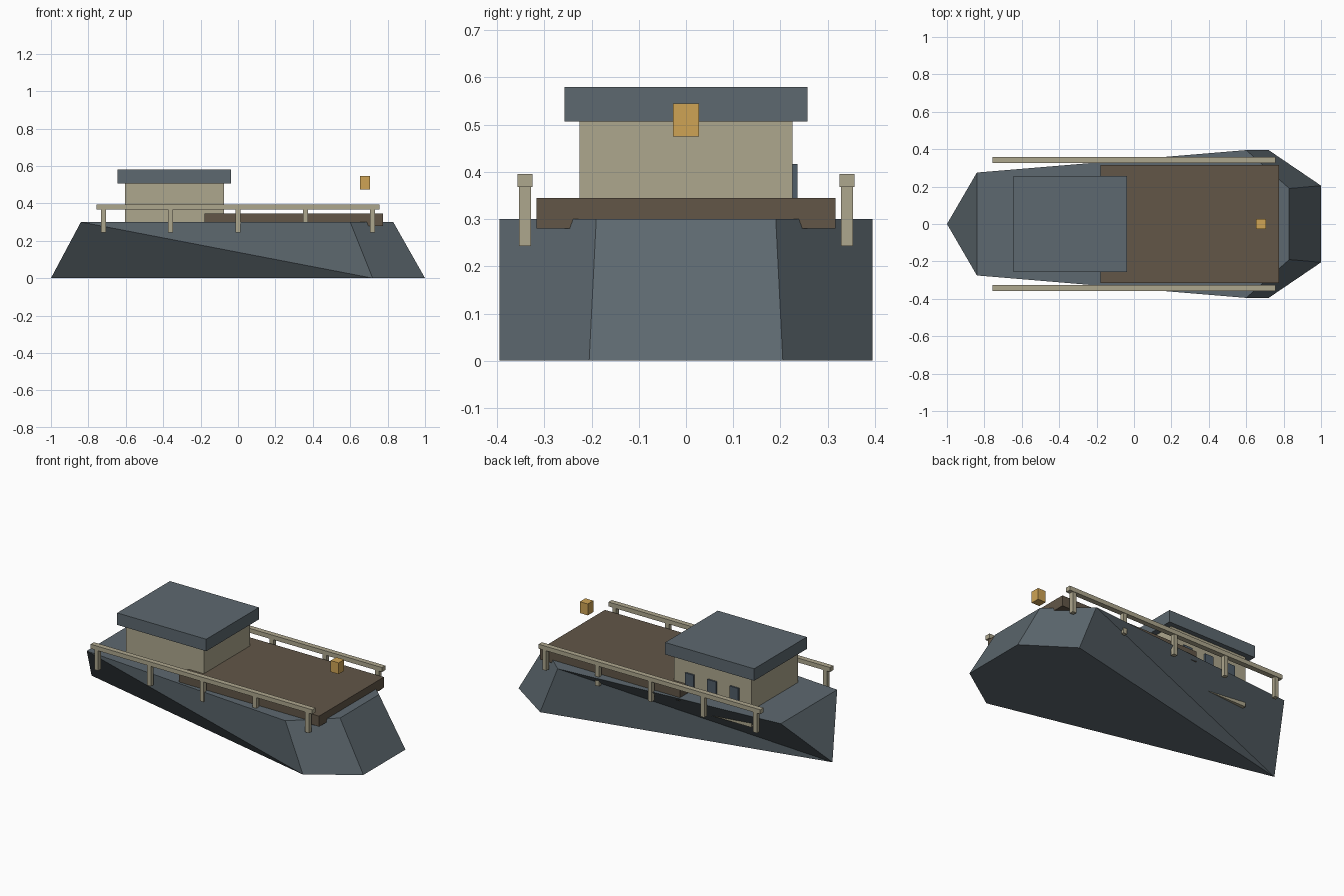
import bpy
import bmesh

default = bpy.data.objects.get("Cube")
if default:
    bpy.data.objects.remove(default, do_unlink=True)


def material(name, rgb):
    m = bpy.data.materials.new(name)
    m.use_nodes = True
    m.diffuse_color = (*rgb, 1)
    m.node_tree.nodes["Principled BSDF"].inputs["Base Color"].default_value = (*rgb, 1)
    return m


slate = material("slate_blue", (0.11, 0.14, 0.16))
tan = material("weathered_tan", (0.42, 0.385, 0.27))
brown = material("dark_wood", (0.122, 0.094, 0.064))
amber = material("lantern_amber", (0.62, 0.37, 0.09))
glass = material("window_glass", (0.08, 0.11, 0.14))


def finish(name, bm, mat):
    bmesh.ops.recalc_face_normals(bm, faces=bm.faces)
    mesh = bpy.data.meshes.new(name)
    bm.to_mesh(mesh)
    bm.free()
    mesh.materials.append(mat)
    obj = bpy.data.objects.new(name, mesh)
    bpy.context.collection.objects.link(obj)
    return obj


def box(name, low, high, mat):
    bm = bmesh.new()
    bmesh.ops.create_cube(bm, size=1)
    for v in bm.verts:
        v.co = [h if c > 0 else l for c, l, h in zip(v.co, low, high)]
    return finish(name, bm, mat)


# Hull: pointed keel outline below, blunt deck outline above
bm = bmesh.new()
bow = bm.verts.new((-1, 0, 0))


def pair(x, y, z):
    return [bm.verts.new((x, s * y, z)) for s in (-1, 1)]


keel_wide, keel_stern = pair(0.72, 0.395, 0), pair(1, 0.205, 0)
deck_bow, deck_wide, deck_stern = pair(-0.84, 0.275, 0.3), pair(0.6, 0.395, 0.3), pair(0.83, 0.19, 0.3)

bm.faces.new((bow, *deck_bow))
bm.faces.new((*keel_stern, *reversed(deck_stern)))
bm.faces.new((bow, keel_wide[0], keel_stern[0], keel_stern[1], keel_wide[1]))
bm.faces.new((deck_bow[0], deck_wide[0], deck_stern[0], deck_stern[1], deck_wide[1], deck_bow[1]))
for i in (0, 1):
    bm.faces.new((keel_wide[i], keel_stern[i], deck_stern[i], deck_wide[i]))
# The twisted sides fold along opposite diagonals
bm.faces.new((bow, keel_wide[0], deck_bow[0]))
bm.faces.new((keel_wide[0], deck_wide[0], deck_bow[0]))
bm.faces.new((bow, keel_wide[1], deck_wide[1]))
bm.faces.new((bow, deck_wide[1], deck_bow[1]))
finish("hull", bm, slate)

# Raised stern deck
box("stern_deck", (-0.18, -0.316, 0.28), (0.775, 0.316, 0.345), brown)

# Cabin and roof
box("cabin", (-0.605, -0.226, 0.195), (-0.075, 0.226, 0.506), tan)
box("cabin_roof", (-0.645, -0.257, 0.506), (-0.037, 0.257, 0.58), slate)

# Windows along one side of the cabin
for i in range(3):
    x = -0.34 + (i - 1) * 0.152
    box(f"window_{i + 1}", (x - 0.03, 0.22, 0.325), (x + 0.03, 0.236, 0.417), glass)

# Railings with five posts on each side
for side, s in (("front", -1), ("back", 1)):
    y = s * 0.341
    box(f"{side}_rail", (-0.757, y - 0.016, 0.368), (0.757, y + 0.016, 0.395), tan)
    for i in range(5):
        x = (i - 2) * 0.36
        box(f"{side}_post_{i + 1}", (x - 0.013, y - 0.013, 0.243),
            (x + 0.013, y + 0.013, 0.37), tan)

# Stern lantern
box("lantern", (0.652, -0.027, 0.475), (0.706, 0.027, 0.545), amber)
